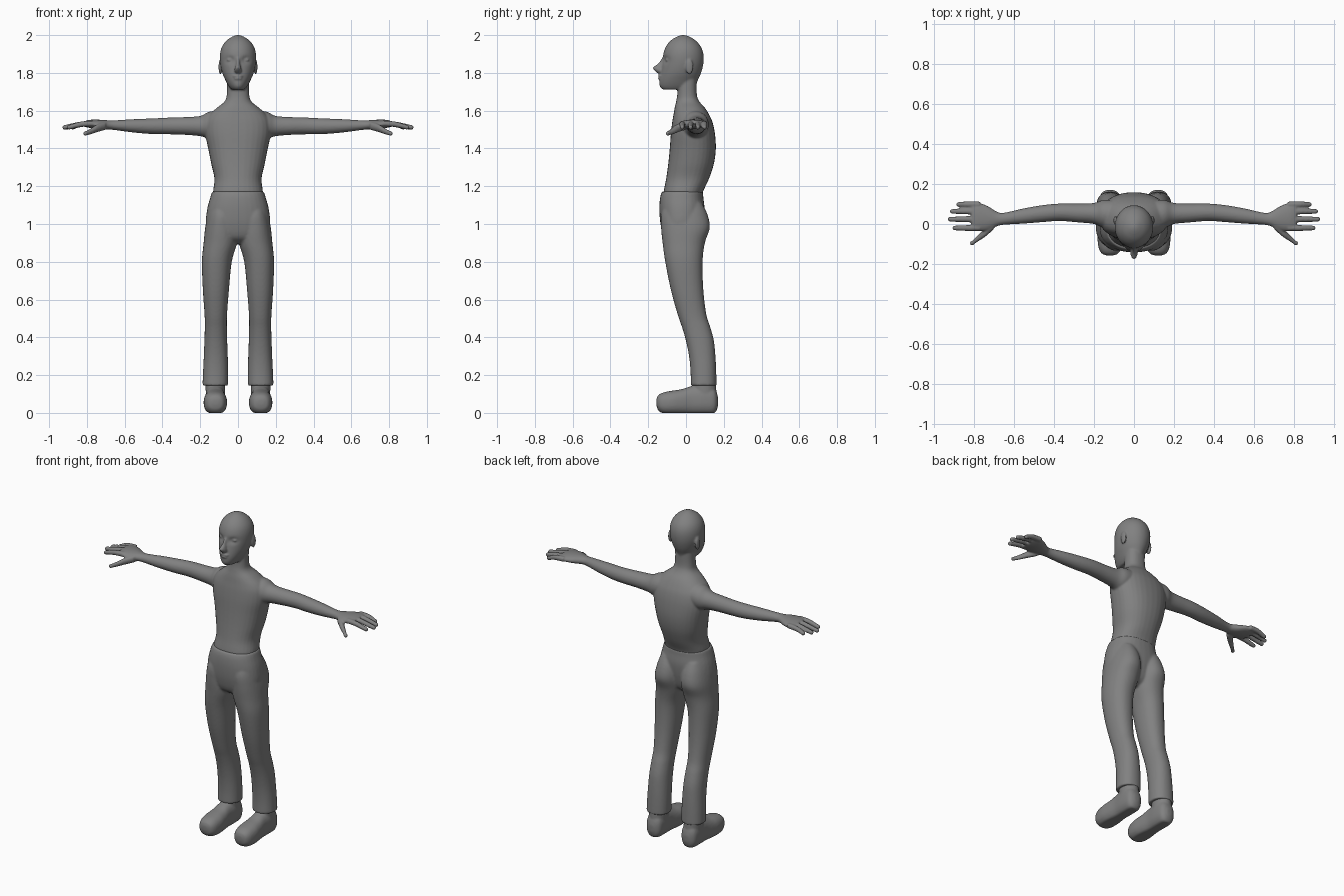
import bpy, bmesh, math
from mathutils import Vector

grey = bpy.data.materials.new("plain grey")
grey.diffuse_color = (0.22, 0.22, 0.22, 1)


def spline(rings, steps=5):
    """Catmull-Rom in-betweens for a list of ring tuples."""
    pts = [Vector(r) for r in rings]
    out = []
    for i in range(len(pts) - 1):
        a, b, c, d = pts[max(i - 1, 0)], pts[i], pts[i + 1], pts[min(i + 2, len(pts) - 1)]
        for s in range(steps):
            t = s / steps
            out.append(0.5 * (2 * b + (c - a) * t + (2 * a - 5 * b + 4 * c - d) * t * t
                              + (3 * b - a - 3 * c + d) * t ** 3))
    return out + [pts[-1]]


def loft(bm, axis, rings, side=1, power=2.0, n=32):
    """Closed skin; ring = (position, u_min, u_max, v_min, v_max), u and v follow the axis cyclically."""
    loops = []
    for p, u0, u1, v0, v1 in spline(rings):
        loop = []
        for k in range(n):
            a = 2 * math.pi * k / n
            c, s = math.cos(a), math.sin(a)
            co = [0, 0, 0]
            co[axis] = p
            co[(axis + 1) % 3] = (u0 + u1) / 2 + (u1 - u0) / 2 * math.copysign(abs(c) ** (2 / power), c)
            co[(axis + 2) % 3] = (v0 + v1) / 2 + (v1 - v0) / 2 * math.copysign(abs(s) ** (2 / power), s)
            loop.append(bm.verts.new((co[0] * side, co[1], co[2])))
        loops.append(loop)
    faces = [bm.faces.new(loops[0][::-1]), bm.faces.new(loops[-1])]
    for a, b in zip(loops, loops[1:]):
        faces += [bm.faces.new((a[k], a[(k + 1) % n], b[(k + 1) % n], b[k])) for k in range(n)]
    bmesh.ops.recalc_face_normals(bm, faces=faces)
    return [v for l in loops for v in l]


def ball(bm, centre, size):
    vs = bmesh.ops.create_uvsphere(bm, u_segments=20, v_segments=14, radius=1)["verts"]
    for v in vs:
        v.co = Vector([v.co[i] * size[i] + centre[i] for i in range(3)])


def rod(bm, points, side):
    """Finger: round chain of (x, y, z, radius) with rounded tip."""
    loft(bm, 0, [(x, y - r, y + r, z - r, z + r) for x, y, z, r in points], side, n=14)
    x, y, z, r = points[-1]
    ball(bm, (x * side, y, z), (r, r, r))


def finish(bm, name, voxel, smooth):
    """Fuse the overlapping pieces into one smooth skin."""
    me = bpy.data.meshes.new(name)
    bm.to_mesh(me)
    bm.free()
    ob = bpy.data.objects.new(name, me)
    bpy.context.collection.objects.link(ob)
    me.materials.append(grey)
    m = ob.modifiers.new("fuse", "REMESH")
    m.mode, m.voxel_size, m.use_smooth_shade = "VOXEL", voxel, True
    m = ob.modifiers.new("soften", "SMOOTH")
    m.factor, m.iterations = 0.5, smooth


# Upper body: torso and neck
bm = bmesh.new()
loft(bm, 2, [(z, -w, w, f, b) for z, w, f, b in [
    (1.13, .130, -.115, .085), (1.17, .132, -.118, .09), (1.24, .125, -.105, .122),
    (1.32, .142, -.094, .148), (1.40, .158, -.086, .158), (1.48, .174, -.080, .153),
    (1.54, .172, -.073, .140), (1.58, .150, -.066, .122), (1.615, .112, -.060, .10),
    (1.65, .070, -.052, .070), (1.69, .059, -.046, .057), (1.78, .058, -.045, .057)]], power=2.3)

# Head with hollowed eye sockets
head = loft(bm, 2, [(z, -w, w, f, b) for z, w, f, b in [
    (1.712, .036, -.125, .02), (1.73, .050, -.139, .05), (1.76, .066, -.141, .062),
    (1.80, .083, -.134, .080), (1.85, .094, -.125, .092), (1.90, .095, -.120, .092),
    (1.94, .084, -.106, .078), (1.972, .060, -.080, .050), (1.992, .030, -.048, .018),
    (2.0, .008, -.024, -.008)]], n=64)
for v in head:
    if v.co.y < 0:
        d = ((abs(v.co.x) - .042) / .022) ** 2 + ((v.co.z - 1.868) / .016) ** 2
        v.co.y += .014 * math.exp(-d)

# Nose, lips, eyes and ears
loft(bm, 2, [(1.797, -.012, .012, -.150, -.11), (1.812, -.020, .020, -.166, -.11),
             (1.828, -.016, .016, -.176, -.11), (1.85, -.010, .010, -.148, -.10),
             (1.882, -.009, .009, -.126, -.10)], n=20)
ball(bm, (0, -.137, 1.783), (.026, .012, .006))
ball(bm, (0, -.138, 1.770), (.022, .011, .006))
for s in (1, -1):
    ball(bm, (s * .042, -.093, 1.868), (.019, .017, .010))
    ball(bm, (s * .093, .018, 1.832), (.010, .021, .040))

# Arms and hands
for s in (1, -1):
    loft(bm, 0, [(.08, -.02, .12, 1.46, 1.60), (.15, -.02, .12, 1.452, 1.595),
                 (.20, .0, .105, 1.465, 1.572), (.28, .008, .102, 1.472, 1.566),
                 (.37, .015, .102, 1.475, 1.563), (.45, .010, .095, 1.476, 1.559),
                 (.55, .002, .078, 1.484, 1.555), (.65, -.004, .056, 1.497, 1.549),
                 (.685, -.012, .062, 1.500, 1.549), (.73, -.032, .090, 1.502, 1.552),
                 (.78, -.036, .108, 1.508, 1.552), (.81, -.032, .108, 1.514, 1.546)], s)
    for y, tip in ((-.020, .895), (.024, .918), (.063, .907), (.098, .875)):
        rod(bm, [(.77, y, 1.532, .015), (.83, y, 1.528, .015), (tip, y, 1.512, .0125)], s)
    rod(bm, [(.70, -.005, 1.52, .022), (.745, -.045, 1.507, .021),
             (.78, -.072, 1.49, .016), (.808, -.096, 1.479, .012)], s)
finish(bm, "upper_body", .0055, 4)

# Trousers: hips and two legs
bm = bmesh.new()
loft(bm, 2, [(.895, -.07, .07, -.07, .03), (.93, -.15, .15, -.115, .07), (1.0, -.170, .170, -.135, .09),
             (1.08, -.163, .163, -.141, .098), (1.14, -.147, .147, -.137, .092),
             (1.172, -.137, .137, -.127, .090)], power=2.3)
for s in (1, -1):
    loft(bm, 2, [(.145, .052, .188, .025, .162), (.22, .052, .185, .024, .160),
                 (.30, .054, .181, .016, .156), (.38, .057, .178, .000, .148), (.45, .059, .176, -.020, .130),
                 (.52, .058, .177, -.044, .108), (.65, .048, .186, -.080, .092), (.80, .033, .191, -.110, .088),
                 (.90, .006, .182, -.124, .100), (.98, .004, .174, -.132, .126),
                 (1.05, .010, .160, -.132, .114), (1.11, .03, .14, -.11, .085)], s, power=2.2)
finish(bm, "trousers", .007, 4)

# Shoes: rounded upper, flat sole, ankle collar
for s, name in ((1, "left_shoe"), (-1, "right_shoe")):
    bm = bmesh.new()
    vs = loft(bm, 1, [(y, lo, hi, .12 - w, .12 + w) for y, lo, hi, w in [
        (-.157, .045, .07, .015), (-.148, .015, .092, .040), (-.12, -.004, .108, .056),
        (-.07, -.008, .118, .062), (-.02, -.008, .126, .057), (.03, -.008, .142, .051),
        (.09, -.008, .150, .053), (.14, -.006, .140, .049), (.160, .01, .115, .036),
        (.170, .04, .08, .014)]], s, power=2.4)
    for v in vs:
        v.co.z = max(v.co.z, 0)
    loft(bm, 2, [(.06, .07, .17, .04, .160), (.11, .069, .171, .034, .161), (.17, .068, .172, .036, .158)], s)
    finish(bm, name, .006, 3)
